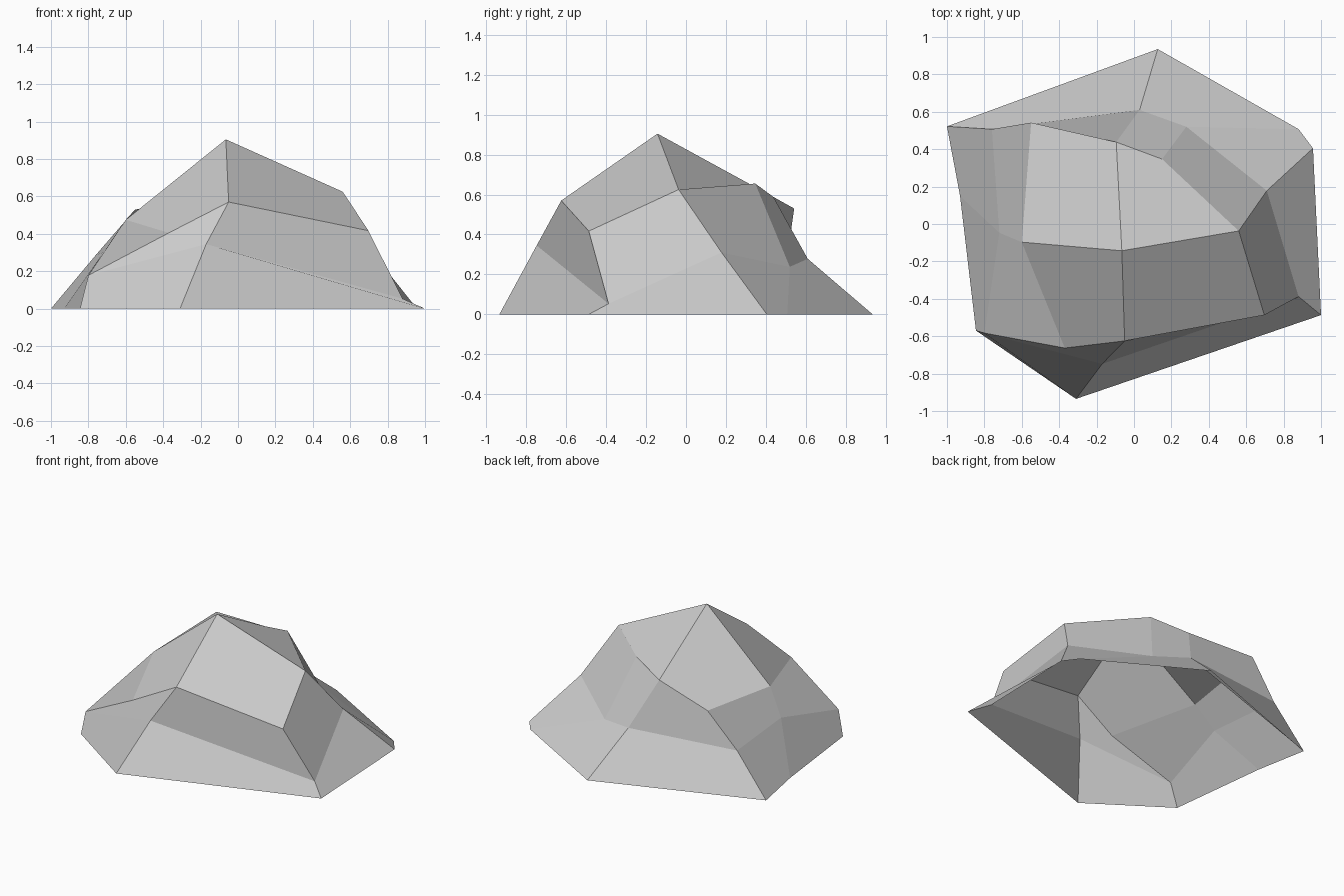
import bpy
import bmesh

cube = bpy.data.objects.get("Cube")
if cube:
    bpy.data.objects.remove(cube, do_unlink=True)

# Stone colour
stone = bpy.data.materials.new("stone_grey")
stone.use_nodes = True
colour = (0.6, 0.6, 0.6, 1.0)
stone.diffuse_color = colour
stone.node_tree.nodes["Principled BSDF"].inputs["Base Color"].default_value = colour

# Cross-section outlines of the boulder, counter-clockwise from the front
ground_outline = [(-.31, -.935, 0), (1, -.487, 0), (.957, .405, 0), (.88, .507, 0),
                  (.127, .935, 0), (-1, .522, 0), (-.93, .15, 0), (-.845, -.57, 0)]
middle_outline = [(-.17, -.748, .345), (.88, -.388, .053), (.71, .178, .31), (.28, .52, .238),
                  (.03, .61, .278), (-.76, .507, .287), (-.72, -.047, .3), (-.8, -.583, .178)]
shoulder_outline = [(-.05, -.625, .57), (.697, -.487, .417), (.56, -.037, .625), (.15, .347, .655),
                    (-.095, .438, .588), (-.55, .542, .53), (-.6, -.097, .475), (-.37, -.663, .405)]
peak_point = (-.065, -.143, .905)

bm = bmesh.new()
rings = [[bm.verts.new(p) for p in outline]
         for outline in (ground_outline, middle_outline, shoulder_outline)]
peak = bm.verts.new(peak_point)
count = len(ground_outline)

# Side facets between neighbouring outlines, folding from low right to high left... open underneath
for low, high in zip(rings, rings[1:]):
    for i in range(count):
        j = (i + 1) % count
        bm.faces.new((low[j], high[j], high[i], low[i]))

# Four crown facets around the peak, folding across their shoulder corners
top = rings[-1]
for i in range(0, count, 2):
    bm.faces.new((top[i], top[i + 1], top[(i + 2) % count], peak))

mesh = bpy.data.meshes.new("boulder")
bm.to_mesh(mesh)
bm.free()
mesh.materials.append(stone)
boulder = bpy.data.objects.new("boulder", mesh)
bpy.context.collection.objects.link(boulder)
